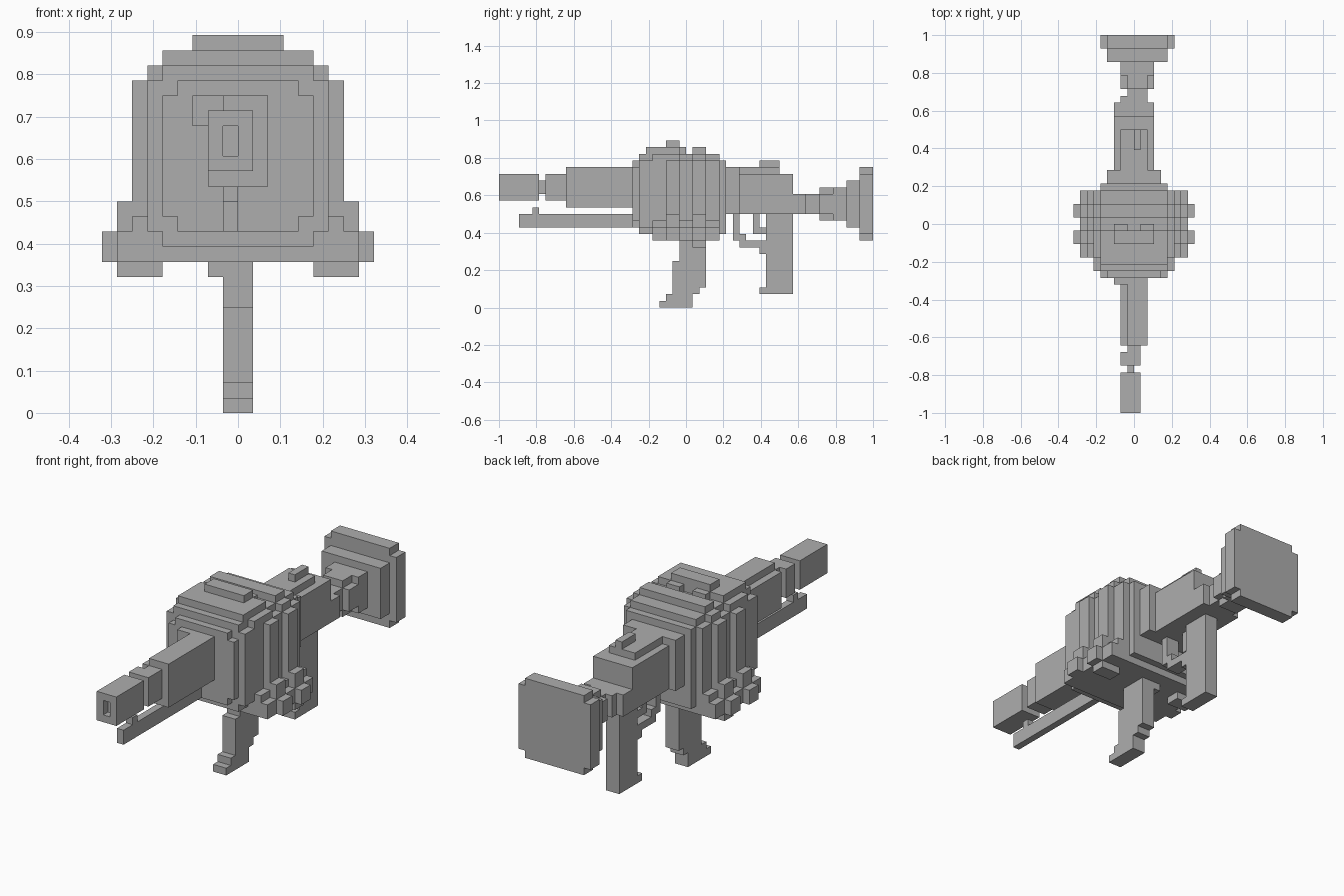
import bpy
import bmesh
from mathutils import Matrix, Vector

cube = bpy.data.objects.get("Cube")
if cube:
    bpy.data.objects.remove(cube, do_unlink=True)

UNIT = 2 / 56  # edge of one grid cell

grey = bpy.data.materials.new("plain_grey")
grey.use_nodes = True
grey.diffuse_color = (0.42, 0.42, 0.42, 1)
grey.node_tree.nodes["Principled BSDF"].inputs["Base Color"].default_value = grey.diffuse_color


def block(x, y, z):
    """A box given by its ranges in grid cells; a single x means -x to x."""
    if not isinstance(x, tuple):
        x = (-x, x)
    return x, y, z


def part(name, *blocks):
    """One object made of boxes."""
    bm = bmesh.new()
    for ranges in blocks:
        centre = Vector([(a + b) / 2 * UNIT for a, b in ranges])
        size = Vector([(b - a) * UNIT for a, b in ranges])
        matrix = Matrix.Translation(centre) @ Matrix.Diagonal(size).to_4x4()
        bmesh.ops.create_cube(bm, size=1, matrix=matrix)
    mesh = bpy.data.meshes.new(name)
    bm.to_mesh(mesh)
    bm.free()
    mesh.materials.append(grey)
    obj = bpy.data.objects.new(name, mesh)
    bpy.context.collection.objects.link(obj)
    return obj


# Muzzle: a frame around a slot, closed behind
part("muzzle",
     block(x=(-2, 1), y=(-27, -22), z=(16, 20)),
     block(x=(-2, -1), y=(-28, -27), z=(16, 20)),
     block(x=(0, 1), y=(-28, -27), z=(16, 20)),
     block(x=(-1, 0), y=(-28, -27), z=(16, 17)),
     block(x=(-1, 0), y=(-28, -27), z=(19, 20)))

part("barrel_collar",
     block(x=(-1, 0), y=(-22, -21), z=(17, 19)),
     block(x=(-2, 1), y=(-21, -19), z=(16, 20)),
     block(x=(-1, 1), y=(-19, -18), z=(16, 20)))

part("barrel",
     block(x=(-2, 2), y=(-18, -8), z=(15, 20)),
     block(x=(-1, 2), y=(-18, -8), z=(20, 21)),
     block(x=(-3, -1), y=(-9, -8), z=(19, 21)))

part("lower_rail",
     block(x=(-1, 0), y=(-25, -8), z=(12, 14)),
     block(x=(-1, 0), y=(-23, -22), z=(14, 15)))

# Drum body, stepped from front to back
part("drum_front",
     block(x=5, y=(-8, -7), z=(13, 21)),
     block(x=4, y=(-8, -7), z=(12, 22)),
     block(x=6, y=(-7, -5), z=(12, 22)),
     block(x=5, y=(-7, -5), z=(11, 23)),
     block(x=5, y=(-6, -5), z=(23, 24)))

part("drum_core",
     block(x=6, y=(-5, 5), z=(10, 22)),
     block(x=5, y=(-5, 5), z=(22, 23)),
     block(x=6, y=(-5, -3), z=(22, 23)),
     block(x=5, y=(-5, -3), z=(23, 24)),
     block(x=7, y=(-5, 5), z=(12, 13)),
     block(x=8, y=(-5, 5), z=(10, 12)),
     block(x=5, y=(5, 6), z=(11, 22)))

part("top_lugs",
     *[block(x=side, y=(-1, 0), z=(23, 24)) for side in ((-3, -1), (1, 3))])

# Two wide ribs around the drum
for name, y in (("front_rib", (-3, -1)), ("rear_rib", (1, 3))):
    part(name,
         block(x=9, y=y, z=(10, 12)),
         block(x=8, y=y, z=(12, 14)),
         block(x=7, y=y, z=(14, 22)),
         block(x=6, y=y, z=(22, 23)),
         block(x=5, y=y, z=(23, 24)))
part("rib_cap", block(x=3, y=(-3, -1), z=(24, 25)))
part("rib_feet",
     *[block(x=side, y=(1, 3), z=(9, 10)) for side in ((-8, -5), (5, 8))])

# Curved magazine below the drum
part("magazine",
     block(x=1, y=(-1, 3), z=(7, 10)),
     block(x=1, y=(-2, 3), z=(3, 7)),
     block(x=1, y=(-2, 2), z=(2, 3)),
     block(x=1, y=(-3, 1), z=(1, 2)),
     block(x=1, y=(-4, 1), z=(0, 1)),
     block(x=(-2, -1), y=(-1, 3), z=(9, 10)))

part("receiver",
     block(x=4, y=(6, 8), z=(14, 21)),
     block(x=3, y=(8, 16), z=(14, 20)),
     block(x=2, y=(8, 14), z=(20, 21)),
     block(x=3, y=(16, 18), z=(14, 17)))
part("rear_sight", block(x=(0, 1), y=(11, 14), z=(21, 22)))

part("grip",
     block(x=1, y=(12, 16), z=(2, 14)),
     block(x=1, y=(11, 12), z=(2, 3)))
part("trigger",
     block(x=(-1, 0), y=(10, 11), z=(11, 14)),
     block(x=(-1, 0), y=(11, 12), z=(11, 12)))
part("trigger_guard",
     block(x=1, y=(7, 8), z=(10, 14)),
     block(x=1, y=(8, 9), z=(10, 11)),
     block(x=1, y=(8, 12), z=(9, 10)),
     block(x=1, y=(11, 12), z=(8, 9)))

# Stock, widening to the butt plate
part("stock_neck",
     block(x=(-2, 2), y=(18, 19), z=(14, 17)),
     block(x=(-1, 2), y=(19, 20), z=(14, 17)),
     block(x=(-2, 3), y=(20, 22), z=(14, 17)),
     block(x=(-1, 2), y=(20, 22), z=(13, 18)),
     block(x=(-2, 3), y=(22, 24), z=(13, 18)))
part("butt_plate",
     block(x=(-4, 5), y=(24, 26), z=(12, 19)),
     block(x=(-5, 6), y=(26, 28), z=(11, 20)),
     block(x=(-4, 5), y=(26, 28), z=(10, 21)))
